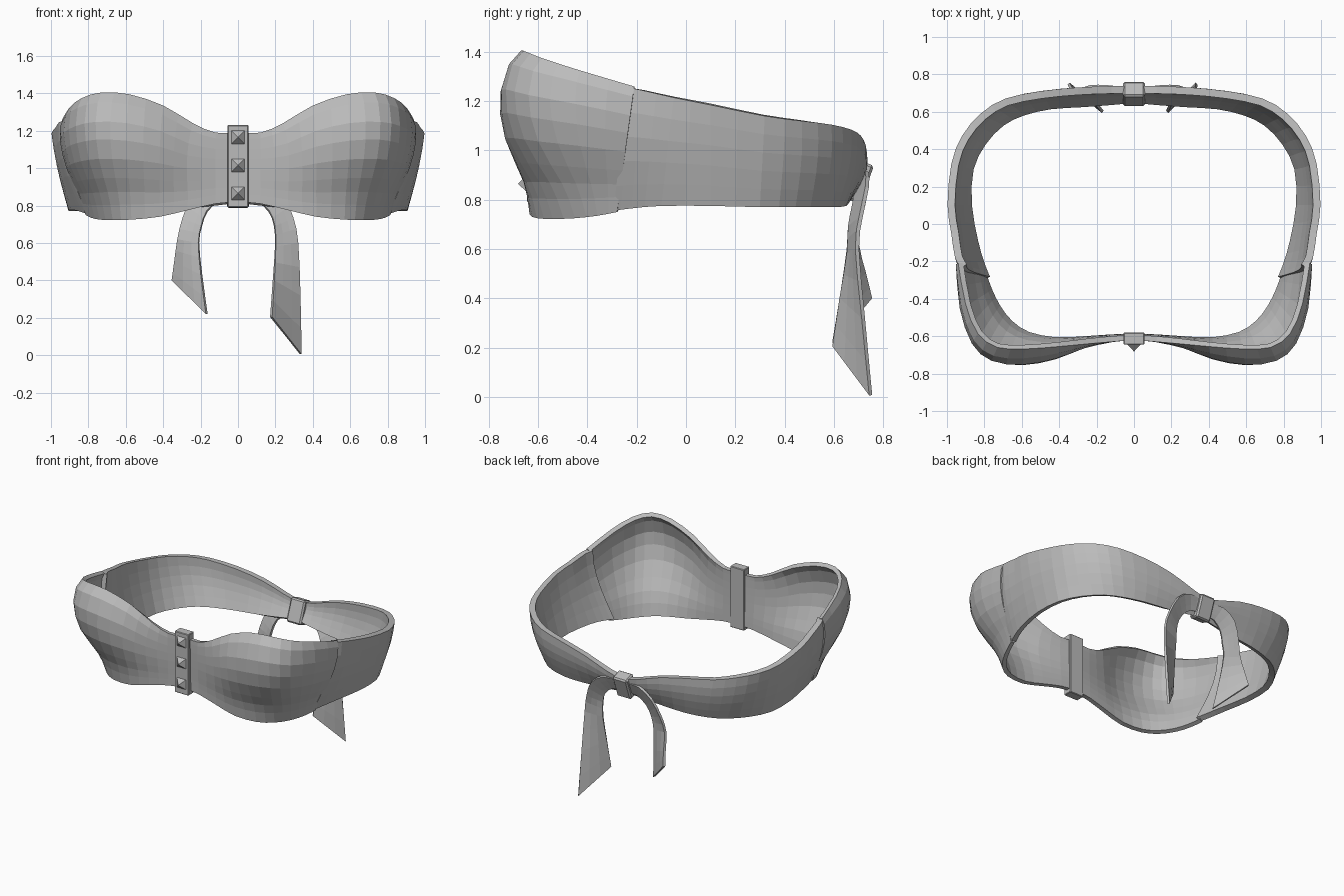
import bpy, bmesh, math
from mathutils import Vector, Matrix

if "Cube" in bpy.data.objects:
    bpy.data.objects.remove(bpy.data.objects["Cube"])

grey = bpy.data.materials.new("soft grey")
grey.diffuse_color = (0.5, 0.5, 0.5, 1)
grey.use_nodes = True
grey.node_tree.nodes["Principled BSDF"].inputs["Base Color"].default_value = grey.diffuse_color


def finish(name, bm):
    me = bpy.data.meshes.new(name)
    bm.to_mesh(me)
    bm.free()
    me.materials.append(grey)
    ob = bpy.data.objects.new(name, me)
    bpy.context.collection.objects.link(ob)
    return ob


def refine(stations, n=2):
    """Catmull-Rom resampling of station tuples."""
    out = []
    last = len(stations) - 1
    for i in range(last):
        p0, p1 = stations[max(i - 1, 0)], stations[i]
        p2, p3 = stations[i + 1], stations[min(i + 2, last)]
        for k in range(n):
            t = k / n
            out.append([0.5 * (2 * b + (c - a) * t + (2 * a - 5 * b + 4 * c - d) * t * t
                               + (3 * b - a - 3 * c + d) * t ** 3)
                        for a, b, c, d in zip(p0, p1, p2, p3)])
    out.append(list(stations[-1]))
    return out


def sheet(name, stations, profile, thick, offset=-1, mirror=False, n=2):
    """Skin between lower and upper edges; profile bulges each section outward."""
    bm = bmesh.new()
    rows = []
    for s in refine(stations, n):
        lo, hi, out = Vector(s[0:3]), Vector(s[3:6]), Vector((s[6], s[7], 0))
        rows.append([bm.verts.new(lo.lerp(hi, v) + out * b) for v, b in profile])
    for r, q in zip(rows, rows[1:]):
        for j in range(len(profile) - 1):
            bm.faces.new((r[j], q[j], q[j + 1], r[j + 1]))
    ob = finish(name, bm)
    if mirror:
        m = ob.modifiers.new("mirror", 'MIRROR')
        m.use_clip = True
    m = ob.modifiers.new("thickness", 'SOLIDIFY')
    m.thickness, m.offset = thick, offset
    m.use_even_offset = False
    return ob


def block(name, size, loc, tilt=0, bevel=0.004):
    bm = bmesh.new()
    bmesh.ops.create_cube(bm, size=1)
    bm.transform(Matrix.Translation(loc) @ Matrix.Rotation(tilt, 4, 'X')
                 @ Matrix.Diagonal((*size, 1)))
    bmesh.ops.bevel(bm, geom=bm.edges[:], offset=bevel, segments=1, affect='EDGES')
    return finish(name, bm)


# Cups: lower edge xyz, upper edge xyz, bulge xy, from centre to side seam
cup = [
    (0, -.615, .82, 0, -.62, 1.19, 0, 0),
    (.12, -.62, .81, .12, -.63, 1.19, 0, -.005),
    (.27, -.63, .775, .24, -.64, 1.24, .02, -.03),
    (.42, -.635, .74, .40, -.655, 1.335, .01, -.075),
    (.57, -.605, .725, .58, -.668, 1.395, .02, -.11),
    (.67, -.54, .722, .73, -.66, 1.405, .05, -.11),
    (.74, -.45, .725, .835, -.585, 1.375, .06, -.095),
    (.785, -.36, .735, .90, -.43, 1.325, .065, -.04),
    (.815, -.28, .75, .94, -.21, 1.26, .045, 0),
]
cup_profile = [(0, 0), (.12, .1), (.22, .26), (.33, .56), (.48, .9),
               (.63, 1), (.77, .9), (.92, .5), (1, 0)]
sheet("cups", cup, cup_profile, .03, mirror=True)

# Band: tucked under the cup seam, round to the centre back
band = [
    (.805, -.295, .755, .928, -.235, 1.255, .04, 0),
    (.835, -.22, .765, .957, -.18, 1.245, .03, 0),
    (.87, -.10, .775, .977, -.05, 1.215, .02, 0),
    (.905, .10, .775, .997, .10, 1.185, .01, 0),
    (.895, .30, .77, .977, .32, 1.14, .01, 0),
    (.825, .445, .77, .92, .47, 1.12, .01, .01),
    (.72, .555, .77, .82, .59, 1.105, .015, .015),
    (.60, .615, .77, .69, .67, 1.085, .01, .02),
    (.45, .65, .775, .50, .71, 1.06, 0, .02),
    (.28, .66, .785, .30, .73, 1.02, 0, .02),
    (.12, .67, .80, .12, .737, .96, 0, .015),
    (0, .68, .815, 0, .735, .93, 0, .01),
]
band_profile = [(0, 0), (.2, .5), (.4, .9), (.6, 1), (.8, .7), (1, 0)]
sheet("back_band", band, band_profile, .04, mirror=True)

# Front clasp with three pyramid studs
block("front_clasp", (.112, .064, .44), (0, -.613, 1.01))
for i, z in enumerate((.865, 1.015, 1.165)):
    bm = bmesh.new()
    bmesh.ops.create_cone(bm, cap_ends=True, segments=4, radius1=.038 * math.sqrt(2),
                          radius2=0, depth=.04)
    bm.transform(Matrix.Translation((0, -.662, z)) @ Matrix.Rotation(math.pi / 2, 4, 'X')
                 @ Matrix.Rotation(math.pi / 4, 4, 'Z'))
    finish(f"stud_{i + 1}", bm)

# Knot at the back
block("back_knot", (.115, .085, .165), (0, .695, .875), tilt=-.35, bevel=.01)

# Hanging ties: inner edge xyz, outer edge xyz
tie_top = [
    (.03, .69, .83, .03, .72, .91, 0, 0),
    (.10, .69, .825, .14, .735, .915, 0, 0),
    (.165, .68, .77, .24, .735, .85, 0, 0),
    (.195, .665, .69, .295, .71, .73, 0, 0),
]
tie_ends = {
    "right_tie": (1, [(.20, .66, .58, .32, .695, .60, 0, 0),
                      (.19, .63, .40, .33, .72, .32, 0, 0),
                      (.177, .60, .205, .335, .75, .006, 0, 0)]),
    "left_tie": (-1, [(.21, .66, .60, .322, .695, .62, 0, 0),
                      (.195, .635, .43, .337, .725, .50, 0, 0),
                      (.167, .60, .22, .35, .75, .40, 0, 0)]),
}
for name, (side, ends) in tie_ends.items():
    path = [(side * s[0], s[1], s[2], side * s[3], *s[4:]) for s in tie_top + ends]
    sheet(name, path, [(0, 0), (.33, 0), (.67, 0), (1, 0)], .016, offset=0)
